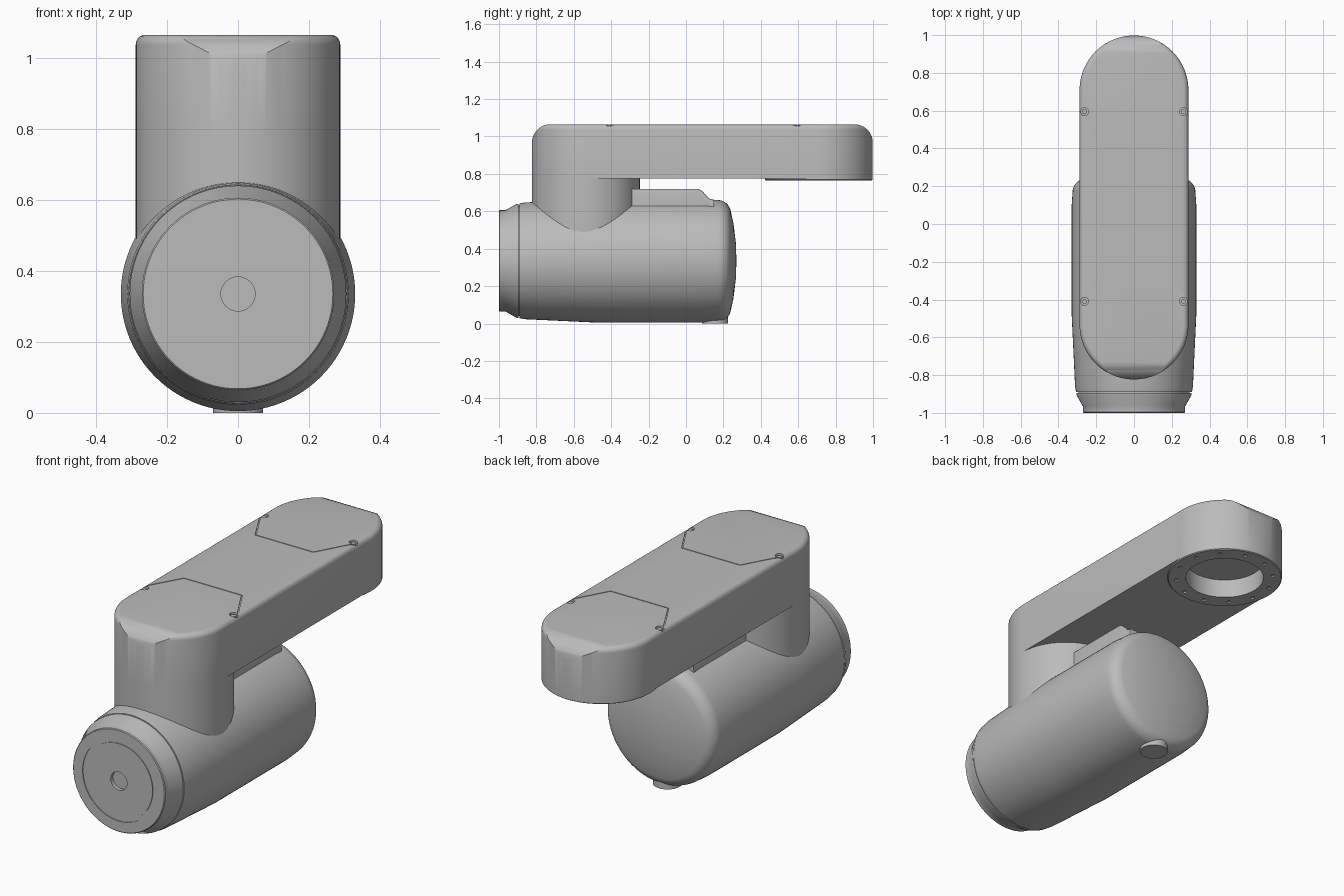
import bpy, bmesh, math
from mathutils import Vector

cube = bpy.data.objects.get("Cube")
if cube:
    bpy.data.objects.remove(cube, do_unlink=True)

grey = bpy.data.materials.new("machine_grey")
grey.use_nodes = True
grey.diffuse_color = (0.5, 0.5, 0.5, 1)
grey.node_tree.nodes["Principled BSDF"].inputs["Base Color"].default_value = (0.5, 0.5, 0.5, 1)

AXIS_Z = 0.335             # height of the motor axis
R = 0.288                  # half width of the arm
FRONT_Y, BACK_Y = -0.535, 0.71   # centres of the arm's round ends
BOTTOM, TOP = 0.775, 1.065


def make(name, bm):
    bmesh.ops.recalc_face_normals(bm, faces=bm.faces)
    mesh = bpy.data.meshes.new(name)
    bm.to_mesh(mesh)
    bm.free()
    mesh.materials.append(grey)
    ob = bpy.data.objects.new(name, mesh)
    bpy.context.collection.objects.link(ob)
    return ob


def lathe(name, profile, centre, axis, segs=96):
    """Turn (radius, height) points about an axis, 'Y' or 'Z'."""
    bm = bmesh.new()
    c = Vector(centre)
    rings = []
    for r, h in profile:
        ring = []
        for i in range(segs if r > 0 else 1):
            a = math.tau * i / segs
            u, v = r * math.cos(a), r * math.sin(a)
            ring.append(bm.verts.new(c + Vector((u, h, v) if axis == 'Y' else (u, v, h))))
        rings.append(ring)
    for a, b in zip(rings, rings[1:]):
        for i in range(segs):
            j = (i + 1) % segs
            if len(a) == 1:
                bm.faces.new((a[0], b[i], b[j]))
            elif len(b) == 1:
                bm.faces.new((a[i], a[j], b[0]))
            else:
                bm.faces.new((a[i], a[j], b[j], b[i]))
    return make(name, bm)


def disc(name, r, z0, z1, x, y, segs=96):
    return lathe(name, [(0, z0), (r, z0), (r, z1), (0, z1)], (x, y, 0), 'Z', segs)


def prism(name, outline, direction):
    """Extrude a closed outline of 3D points."""
    bm = bmesh.new()
    face = bm.faces.new([bm.verts.new(p) for p in outline])
    new = bmesh.ops.extrude_face_region(bm, geom=[face])["geom"]
    bmesh.ops.translate(bm, vec=direction, verts=[v for v in new if isinstance(v, bmesh.types.BMVert)])
    return make(name, bm)


def apply_mod(ob, kind, **settings):
    mod = ob.modifiers.new(kind, kind)
    for key, value in settings.items():
        setattr(mod, key, value)
    bpy.context.view_layer.objects.active = ob
    bpy.ops.object.modifier_apply(modifier=mod.name)


def boolean(ob, cutter, operation='DIFFERENCE'):
    apply_mod(ob, 'BOOLEAN', object=cutter, operation=operation, solver='EXACT')
    bpy.data.objects.remove(cutter, do_unlink=True)


def arc(cx, cy, r, start, end, n):
    return [(cx + r * math.cos(math.radians(start + (end - start) * i / n)),
             cy + r * math.sin(math.radians(start + (end - start) * i / n))) for i in range(n + 1)]


def seam(p, q, width=0.005, depth=0.005):
    p, q = Vector((*p, TOP - depth)), Vector((*q, TOP - depth))
    d = (q - p).normalized()
    n = Vector((-d.y, d.x, 0)) * width / 2
    return prism("seam_cutter", [p - n, q - n, q + n, p + n], (0, 0, 0.05))


# Motor housing, with shoulder and domed rear end
shoulder = arc(0.255, 0.17, 0.07, 0, 75, 8)
housing = [(0, -0.89), (0.307, -0.89), (0.312, -0.86), (0.33, -0.48), (0.33, 0.10)]
housing += [(r, y) for r, y in shoulder]
housing += [(0.2, 0.254), (0.1, 0.266), (0, 0.27)]
parts = [lathe("motor_housing", housing, (0, 0, AXIS_Z), 'Y')]

# Front cap with centre hole and ring groove
cap = [(0, -0.98), (0.048, -0.98), (0.048, -1), (0.198, -1), (0.198, -0.996), (0.213, -0.996),
       (0.213, -1), (0.267, -1), (0.271, -0.996), (0.271, -0.965), (0.305, -0.905), (0.305, -0.895),
       (0.295, -0.895), (0.295, -0.88)]
parts.append(lathe("front_cap", cap, (0, 0, AXIS_Z), 'Y'))

# Raised pad on top of the housing
pad_side = [(-0.45, 0.55), (0.15, 0.55), (0.15, 0.662)]
pad_side += arc(0.15, 0.712, 0.05, 270, 205, 6) + arc(0.055, 0.67, 0.05, 25, 90, 6) + [(-0.45, 0.72)]
pad = prism("top_pad", [(-0.15, y, z) for y, z in pad_side], (0.3, 0, 0))
apply_mod(pad, 'BEVEL', width=0.02, segments=3, limit_method='ANGLE', angle_limit=math.radians(60))
parts.append(pad)

# Small foot below the rear of the housing
parts.append(disc("foot", 0.07, 0, 0.12, 0, 0.155, 48))

# Upright post between the housing and the arm
parts.append(disc("post", R, 0.4, BOTTOM, 0, FRONT_Y))

# Arm: a round-ended bar with a softened top edge and rolled-over ends
outline = arc(0, BACK_Y, R, 0, 180, 48) + arc(0, FRONT_Y, R, 180, 360, 48)
arm = prism("arm", [(x, y, BOTTOM) for x, y in outline], (0, 0, TOP - BOTTOM))
bm = bmesh.new()
bm.from_mesh(arm.data)
rim = [e for e in bm.edges if all(v.co.z > TOP - 0.001 for v in e.verts)]
bmesh.ops.bevel(bm, geom=rim, offset=0.028, segments=5, profile=0.5, affect='EDGES')
bm.to_mesh(arm.data)
bm.free()
roll = 0.1
y0, y1 = FRONT_Y - R - 0.001, BACK_Y + R + 0.001
side = [(y0, 0.7), (y1, 0.7)] + arc(y1 - roll, TOP + 0.0005 - roll, roll, 0, 90, 12)
side += arc(y0 + roll, TOP + 0.0005 - roll, roll, 90, 180, 12)
boolean(arm, prism("roll_cutter", [(-0.5, y, z) for y, z in side], (1, 0, 0)), 'INTERSECT')

# Cover seams and screw recesses on the arm's top
for screw_y, line_y in ((0.595, 0.39), (-0.41, -0.21)):
    boolean(arm, seam((-0.17, line_y), (0.17, line_y)))
    for s in (-1, 1):
        boolean(arm, seam((s * 0.283, screw_y), (s * 0.17, line_y)))
        boolean(arm, disc("screw_cutter", 0.021, TOP - 0.014, 1.2, s * 0.262, screw_y, 20))
        parts.append(disc("cover_screw", 0.013, TOP - 0.03, TOP - 0.006, s * 0.262, screw_y, 20))

# Open socket below the arm's far end
boolean(arm, disc("socket_cutter", 0.195, 0.7, 0.865, 0, BACK_Y))
parts.append(arm)

# Mounting flange around the socket, with a ring of bolt holes
ring = [(0.195, 0.765), (0.283, 0.765), (R, 0.769), (R, BOTTOM + 0.001), (0.195, BOTTOM + 0.001), (0.195, 0.765)]
flange = lathe("mounting_flange", ring, (0, BACK_Y, 0), 'Z')
bm = bmesh.new()
bm.from_mesh(flange.data)
bmesh.ops.remove_doubles(bm, verts=bm.verts, dist=0.0001)
bmesh.ops.recalc_face_normals(bm, faces=bm.faces)
bm.to_mesh(flange.data)
bm.free()
for i in range(12):
    a = math.tau * (i + 0.5) / 12
    x, y = 0.245 * math.cos(a), BACK_Y + 0.245 * math.sin(a)
    boolean(flange, disc("bolt_cutter", 0.011, 0.7, 0.772, x, y, 12))
parts.append(flange)

# Smooth shading with crisp edges
bpy.ops.object.select_all(action='DESELECT')
for ob in parts:
    ob.select_set(True)
bpy.context.view_layer.objects.active = parts[0]
bpy.ops.object.shade_smooth_by_angle(angle=math.radians(30))
